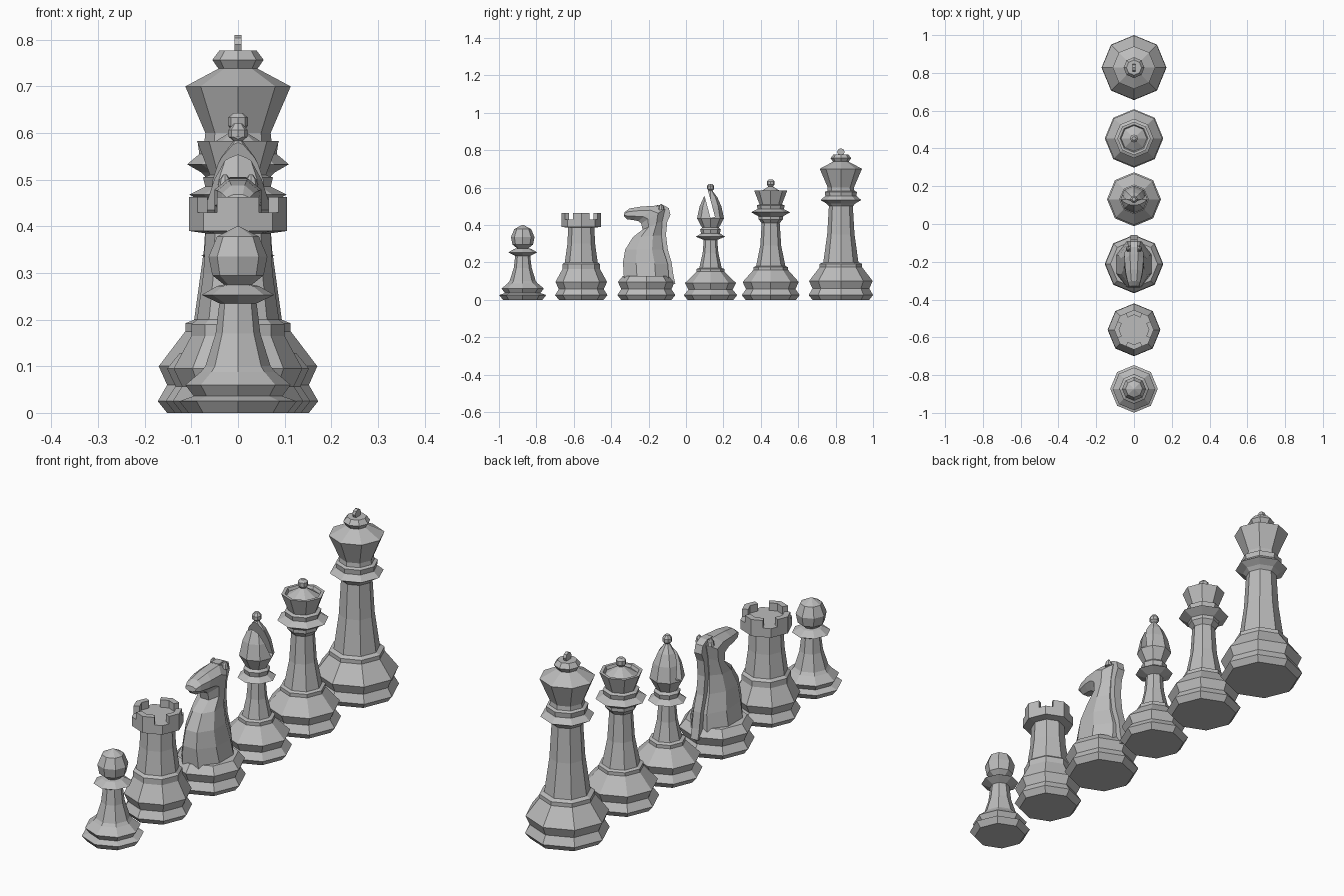
import bpy, bmesh, math
from mathutils import Vector, Matrix

cube = bpy.data.objects.get("Cube")
if cube:
    bpy.data.objects.remove(cube, do_unlink=True)

SIDES = 8
STEP = 2 * math.pi / SIDES

stone = bpy.data.materials.new("plain grey")
stone.use_nodes = True
GREY = (0.5, 0.5, 0.5, 1)
stone.diffuse_color = GREY
stone.node_tree.nodes["Principled BSDF"].inputs["Base Color"].default_value = GREY


def finish(name, bm, y):
    """Turn a bmesh into a flat-shaded grey object standing at y."""
    bmesh.ops.recalc_face_normals(bm, faces=bm.faces)
    mesh = bpy.data.meshes.new(name)
    bm.to_mesh(mesh)
    bm.free()
    mesh.materials.append(stone)
    obj = bpy.data.objects.new(name, mesh)
    obj.location.y = y
    bpy.context.collection.objects.link(obj)
    return obj


def loft(name, rings, y):
    """Skin a list of equal rings of points and cap both ends."""
    bm = bmesh.new()
    loops = [[bm.verts.new(p) for p in ring] for ring in rings]
    for low, high in zip(loops, loops[1:]):
        for i in range(len(low)):
            j = (i + 1) % len(low)
            bm.faces.new((low[i], low[j], high[j], high[i]))
    bm.faces.new(loops[0])
    bm.faces.new(loops[-1])
    return finish(name, bm, y)


def circle(r, z):
    return [(r * math.cos(i * STEP), r * math.sin(i * STEP), z) for i in range(SIDES)]


def turned(name, profile, y):
    """Eight-sided turned piece from (radius, height) pairs."""
    return loft(name, [circle(r, z) for r, z in profile], y)


def base(r, tier, z):
    """Profile of the double-flared foot."""
    return [(r - 0.02, 0), (r, 0.025), (tier - 0.018, z * 0.6), (tier, z)]


# Pawn
turned("pawn", base(0.126, 0.113, 0.06) + [
    (0.08, 0.088), (0.07, 0.1), (0.048, 0.17), (0.04, 0.235), (0.078, 0.253),
    (0.045, 0.272), (0.03, 0.275), (0.055, 0.295), (0.063, 0.335), (0.045, 0.378),
    (0.003, 0.4)], -0.873)

# Rook with four bent battlements
ROOK_Y = -0.56
turned("rook", base(0.14, 0.138, 0.095) + [
    (0.1, 0.165), (0.1, 0.19), (0.088, 0.2), (0.074, 0.3), (0.07, 0.385),
    (0.105, 0.39), (0.105, 0.43)], ROOK_Y)
tip = Vector((0.105, 0, 0))
corner = Matrix.Rotation(STEP, 3, 'Z') @ tip
side = tip.lerp(corner, 0.6)
mirrored = Vector((side.x, -side.y, 0))
outline = [mirrored, tip, side, side * 0.75, tip * 0.75, mirrored * 0.75]
for k in range(4):
    turn = Matrix.Rotation(k * math.pi / 2, 3, 'Z')
    loft("rook_battlement", [[turn @ p + Vector((0, 0, z)) for p in outline]
                             for z in (0.425, 0.463)], ROOK_Y)

# Knight: turned foot, lofted neck and head, mane strip and ears
KNIGHT_Y = -0.212
turned("knight_foot", base(0.155, 0.152, 0.095) + [(0.125, 0.128)], KNIGHT_Y)


def section(front, back, width):
    """Flattened ring between a front and a back (y, z) point."""
    f, b = Vector((0, *front)), Vector((0, *back))
    mid, half = (f + b) / 2, (f - b) / 2
    grow = 1 / math.cos(STEP / 2)
    ring = []
    for i in range(SIDES):
        a = (i + 0.5) * STEP
        ring.append(mid + half * math.cos(a) * grow
                    + Vector((width * math.sin(a) * grow, 0, 0)))
    return ring


loft("knight_body", [section(*s) for s in [
    ((-0.12, 0.115), (0.12, 0.115), 0.095),
    ((-0.125, 0.2), (0.115, 0.19), 0.08),
    ((-0.113, 0.268), (0.09, 0.268), 0.068),
    ((-0.072, 0.335), (0.08, 0.345), 0.054),
    ((-0.02, 0.375), (0.085, 0.42), 0.048),
    ((-0.028, 0.408), (0.1, 0.485), 0.05),
    ((-0.042, 0.42), (0.05, 0.503), 0.05),
    ((-0.065, 0.425), (-0.03, 0.498), 0.045),
    ((-0.103, 0.43), (-0.09, 0.488), 0.034),
    ((-0.12, 0.447), (-0.117, 0.468), 0.025)]], KNIGHT_Y)
mane = [(0.09, 0.506), (0.12, 0.49), (0.129, 0.455), (0.112, 0.417), (0.105, 0.348),
        (0.115, 0.267), (0.135, 0.2), (0.145, 0.13), (0.155, 0.085)]
loft("knight_mane", [[(s * 0.018, y, z) for y, z in mane]
                     + [(s * 0.018, y - 0.04, z) for y, z in reversed(mane)]
                     for s in (-1, 1)], KNIGHT_Y)
for s in (-1, 1):
    loft("knight_ear", [[(s * 0.028 + x * r, 0.08 + y * r, z) for x, y, _ in circle(1, 0)]
                        for r, z in ((0.016, 0.48), (0.012, 0.5), (0.004, 0.511))], KNIGHT_Y)

# Bishop with a slanted slot cut through the mitre
BISHOP_Y = 0.131
bishop = turned("bishop", base(0.143, 0.136, 0.09) + [
    (0.075, 0.15), (0.075, 0.165), (0.06, 0.17), (0.042, 0.25), (0.036, 0.32),
    (0.078, 0.337), (0.05, 0.355), (0.055, 0.375), (0.045, 0.385), (0.072, 0.435),
    (0.058, 0.5), (0.037, 0.547), (0.01, 0.583), (0.02, 0.592), (0.02, 0.607),
    (0.01, 0.62)], BISHOP_Y)
low, high = Vector((0, 0.012, 0.44)), Vector((0, -0.028, 0.59))
axis = high - low
bm = bmesh.new()
bmesh.ops.create_cube(bm, size=1, matrix=Matrix.Translation((low + high) / 2)
                      @ Matrix.Rotation(math.atan2(-axis.y, axis.z), 4, 'X')
                      @ Matrix.Diagonal((0.3, 0.025, axis.length, 1)))
cutter = finish("slot_cutter", bm, BISHOP_Y)
cutter.hide_render = True
cut = bishop.modifiers.new("slot", 'BOOLEAN')
cut.operation = 'DIFFERENCE'
cut.object = cutter
graph = bpy.context.evaluated_depsgraph_get()
carved = bpy.data.meshes.new_from_object(bishop.evaluated_get(graph))
bishop.modifiers.clear()
bishop.data = carved
bpy.data.objects.remove(cutter, do_unlink=True)

# Queen
turned("queen", base(0.155, 0.15, 0.095) + [
    (0.092, 0.16), (0.092, 0.175), (0.078, 0.18), (0.056, 0.29), (0.048, 0.41),
    (0.065, 0.43), (0.065, 0.445), (0.104, 0.468), (0.07, 0.485), (0.075, 0.505),
    (0.06, 0.51), (0.088, 0.583), (0.074, 0.583), (0.068, 0.57), (0.012, 0.605),
    (0.021, 0.615), (0.021, 0.633), (0.01, 0.643)], 0.453)

# King with a thin upright disc as finial
KING_Y = 0.828
turned("king", base(0.172, 0.17, 0.1) + [
    (0.113, 0.175), (0.113, 0.192), (0.094, 0.2), (0.073, 0.35), (0.064, 0.5),
    (0.078, 0.515), (0.109, 0.533), (0.083, 0.555), (0.086, 0.577), (0.072, 0.582),
    (0.07, 0.6), (0.113, 0.7), (0.042, 0.738), (0.055, 0.757), (0.04, 0.777)], KING_Y)
loft("king_finial", [[(x, p[0] * 0.02, 0.79 + p[1] * 0.02) for p in circle(1, 0)]
                     for x in (-0.007, 0.007)], KING_Y)
